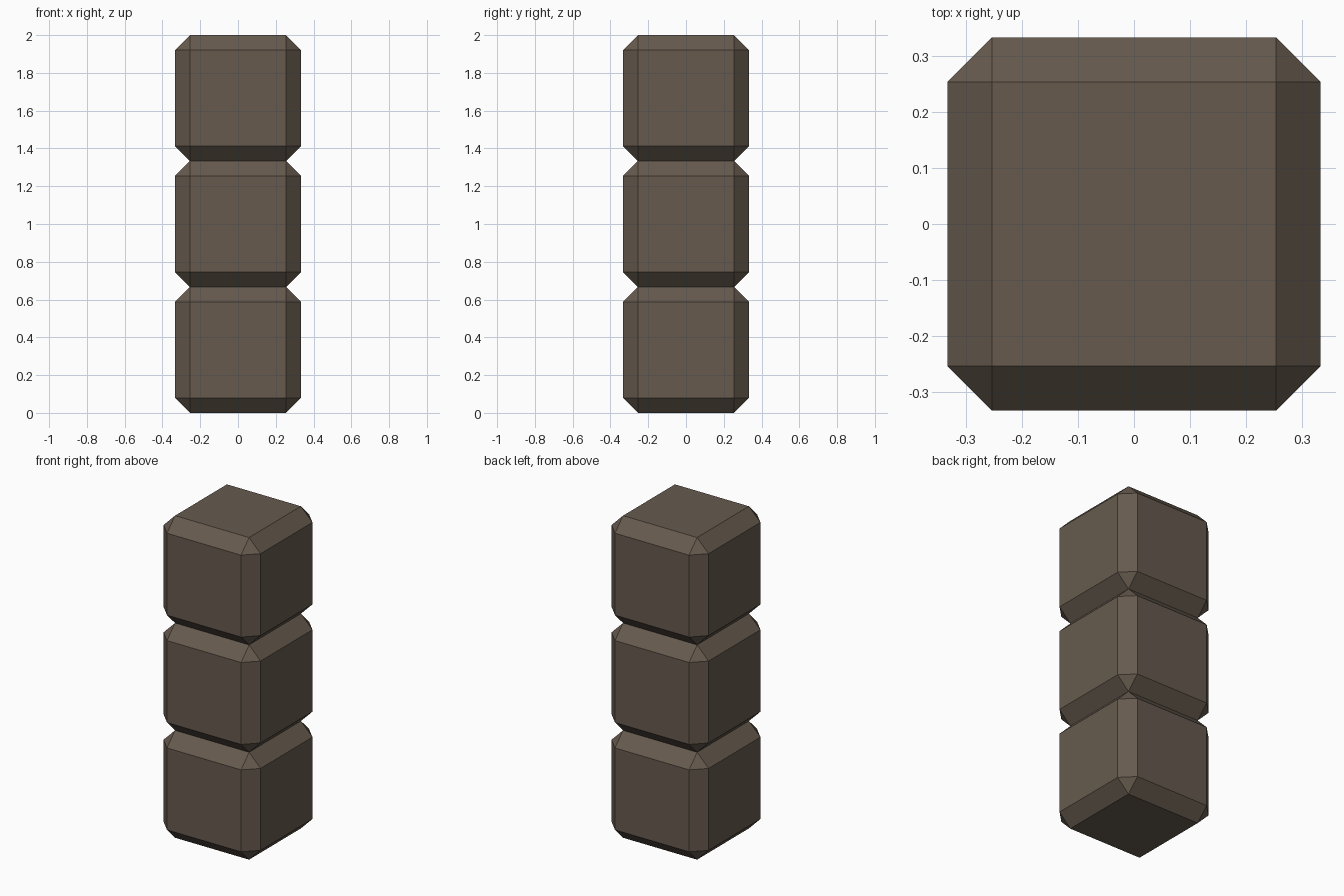
import bpy
import bmesh

if "Cube" in bpy.data.objects:
    bpy.data.objects.remove(bpy.data.objects["Cube"])

SIDE = 2 / 3       # edge length of each block
CHAMFER = 0.079    # flat cut on every edge

brown = bpy.data.materials.new("dark_brown")
brown.diffuse_color = (0.133, 0.102, 0.076, 1)
brown.use_nodes = True
brown.node_tree.nodes["Principled BSDF"].inputs["Base Color"].default_value = brown.diffuse_color


def chamfered_block(name, z):
    """Cube with flat chamfers on all edges and triangular corners."""
    bm = bmesh.new()
    bmesh.ops.create_cube(bm, size=SIDE)
    bmesh.ops.bevel(bm, geom=bm.edges[:], offset=CHAMFER, offset_type='OFFSET',
                    segments=1, profile=0.5, affect='EDGES')
    mesh = bpy.data.meshes.new(name)
    bm.to_mesh(mesh)
    bm.free()
    mesh.materials.append(brown)
    obj = bpy.data.objects.new(name, mesh)
    obj.location.z = z
    bpy.context.collection.objects.link(obj)


# Stack of three identical blocks
for i, name in enumerate(("lower_block", "middle_block", "upper_block")):
    chamfered_block(name, SIDE * (i + 0.5))
